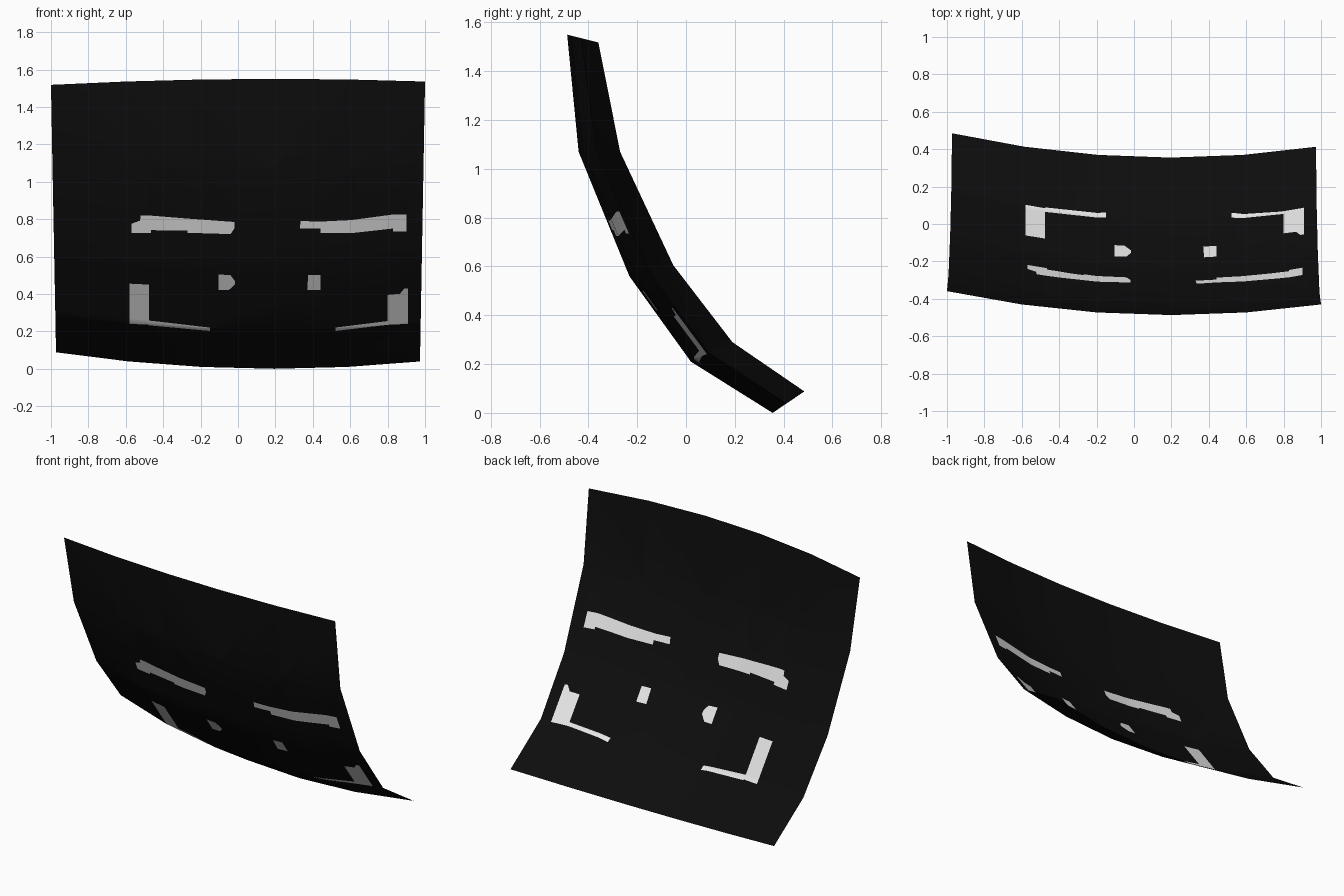
import bpy, bmesh
from mathutils import Vector

if "Cube" in bpy.data.objects:
    bpy.data.objects.remove(bpy.data.objects["Cube"])


def material(name, value):
    m = bpy.data.materials.new(name)
    m.diffuse_color = (value, value, value, 1)
    m.use_nodes = True
    m.node_tree.nodes["Principled BSDF"].inputs["Base Color"].default_value = m.diffuse_color
    return m


# Curved sheet: profile rows (y, z) at the deepest column, plus edge sweep (dy, dz)
ROWS = [((0.355, 0.0), (0.13, 0.088)), ((0.02, 0.21), (0.17, 0.08)),
        ((-0.232, 0.56), (0.18, 0.045)), ((-0.44, 1.07), (0.17, 0.0)),
        ((-0.487, 1.55), (0.128, -0.032))]
COLS = [-1, -0.6, -0.2, 0.2, 0.6, 1]

bm = bmesh.new()
grid = []
for (y, z), (dy, dz) in ROWS:
    width = 1 - 0.027 * (1 - z / 1.55)
    row = []
    for x in COLS:
        f = ((x - 0.2) / 1.2) ** 2
        row.append(bm.verts.new((x * width, y + dy * f, z + dz * f)))
    grid.append(row)
for a, b in zip(grid, grid[1:]):
    for i in range(len(COLS) - 1):
        bm.faces.new((a[i], a[i + 1], b[i + 1], b[i]))
bmesh.ops.triangulate(bm, faces=bm.faces[:])

# Light markings as convex outlines in front view (x, z)
MARKS = [
    # upper left bar
    [(-.57, .725), (-.465, .725), (-.465, .79), (-.53, .79), (-.57, .775)],
    [(-.53, .742), (-.27, .738), (-.27, .803), (-.48, .82), (-.52, .82)],
    [(-.27, .727), (-.04, .72), (-.02, .75), (-.02, .785), (-.27, .803)],
    # upper right bar
    [(.33, .75), (.44, .75), (.44, .787), (.335, .79)],
    [(.44, .725), (.605, .725), (.605, .795), (.44, .787)],
    [(.605, .725), (.83, .75), (.83, .825), (.605, .795)],
    [(.83, .735), (.9, .735), (.9, .825), (.83, .825)],
    # lower left corner bracket
    [(-.58, .24), (-.475, .235), (-.475, .45), (-.58, .455)],
    [(-.475, .232), (-.15, .202), (-.15, .22), (-.475, .258)],
    # lower right corner bracket
    [(.80, .235), (.91, .24), (.91, .405), (.80, .395)],
    [(.865, .40), (.91, .40), (.91, .43), (.89, .43)],
    [(.52, .202), (.80, .235), (.80, .255), (.52, .22)],
    # small centre spots
    [(-.105, .42), (-.05, .42), (-.017, .45), (-.017, .47), (-.04, .50), (-.105, .505)],
    [(.37, .42), (.44, .42), (.44, .50), (.375, .50)],
]


def cut_mark(points):
    """Slice the sheet along an outline and colour the faces inside it."""
    inside = bm.faces[:]
    sides = []
    for (ax, az), (bx, bz) in zip(points, points[1:] + points[:1]):
        p, n = Vector((ax, 0, az)), Vector((az - bz, 0, bx - ax)).normalized()
        sides.append((p, n))
        geom = set(inside)
        for f in inside:
            geom.update(f.edges)
            geom.update(f.verts)
        bmesh.ops.bisect_plane(bm, geom=list(geom), dist=1e-5, plane_co=p, plane_no=n)
        inside = [f for f in bm.faces
                  if all((f.calc_center_median() - q).dot(m) > 0 for q, m in sides)]
    for f in inside:
        f.material_index = 1


for mark in MARKS:
    cut_mark(mark)
for f in bm.faces:
    f.smooth = True

mesh = bpy.data.meshes.new("curved_panel")
bm.to_mesh(mesh)
bm.free()
mesh.materials.append(material("black", 0.004))
mesh.materials.append(material("pale_grey", 0.8))
bpy.context.collection.objects.link(bpy.data.objects.new("curved_panel", mesh))
